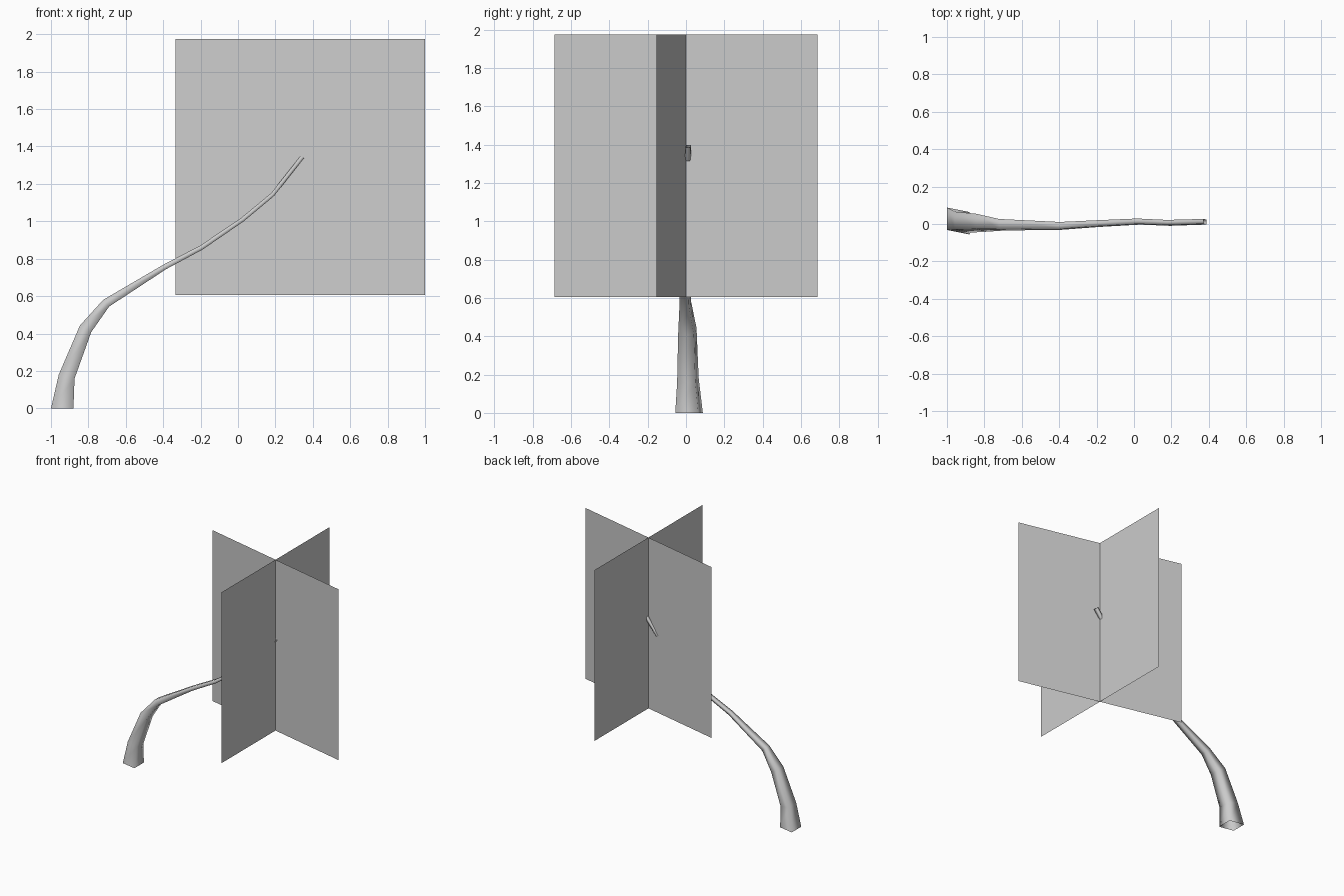
import bpy
import bmesh
import math
from mathutils import Vector

cube = bpy.data.objects.get("Cube")
if cube:
    bpy.data.objects.remove(cube)

grey = bpy.data.materials.new("plain grey")
grey.use_nodes = True
grey.diffuse_color = (0.6, 0.6, 0.6, 1)
grey.node_tree.nodes["Principled BSDF"].inputs["Base Color"].default_value = (0.6, 0.6, 0.6, 1)


def add_object(name, bm, smooth=False):
    mesh = bpy.data.meshes.new(name)
    for face in bm.faces:
        face.smooth = smooth
    bm.to_mesh(mesh)
    bm.free()
    mesh.materials.append(grey)
    obj = bpy.data.objects.new(name, mesh)
    bpy.context.collection.objects.link(obj)
    return obj


# Leaning trunk: centre points with in-plane thickness and width along y
stations = [
    ((-0.94, 0.016, 0.0), 0.12, 0.12),
    ((-0.916, 0.01, 0.17), 0.087, 0.095),
    ((-0.815, 0.007, 0.425), 0.07, 0.082),
    ((-0.705, -0.004, 0.562), 0.048, 0.052),
    ((-0.39, -0.01, 0.757), 0.028, 0.036),
    ((-0.195, 0.002, 0.86), 0.025, 0.031),
    ((0.025, 0.013, 1.01), 0.023, 0.028),
    ((0.185, 0.006, 1.143), 0.022, 0.027),
    ((0.38, 0.012, 1.39), 0.021, 0.026),
]
points = [Vector(s[0]) for s in stations]
corners = [(1, 1), (1, -1), (-1, -1), (-1, 1)]

bm = bmesh.new()
rings = []
for i, (_, thick, width) in enumerate(stations):
    ahead = points[min(i + 1, len(points) - 1)] - points[i]
    behind = points[i] - points[i - 1] if i else Vector((0, 0, 1))
    if i == 0:
        ahead = behind
    tangent = ahead.normalized() + behind.normalized()
    normal = Vector((-tangent.z, 0, tangent.x)).normalized()
    ring = []
    for a, b in corners:
        side = Vector((0, b * width / 2 + a * thick * 0.1, 0))
        ring.append(bm.verts.new(points[i] + normal * a * thick / 2 + side))
    rings.append(ring)
for low, high in zip(rings, rings[1:]):
    for k in range(4):
        m = (k + 1) % 4
        bm.faces.new((low[k], low[m], high[m], high[k]))
bmesh.ops.recalc_face_normals(bm, faces=bm.faces)
add_object("trunk", bm, smooth=True)

# Two crossed upright foliage sheets around the trunk tip
half = 0.685
for name, angle in (("foliage_sheet_wide", -13), ("foliage_sheet_deep", 90)):
    bm = bmesh.new()
    reach = Vector((math.cos(math.radians(angle)), math.sin(math.radians(angle)), 0)) * half
    quad = [bm.verts.new(reach * s + Vector((0, 0, z)))
            for s, z in ((-1, 0.605), (1, 0.605), (1, 1.975), (-1, 1.975))]
    bm.faces.new(quad)
    sheet = add_object(name, bm)
    sheet.location = (0.333, 0, 0)
